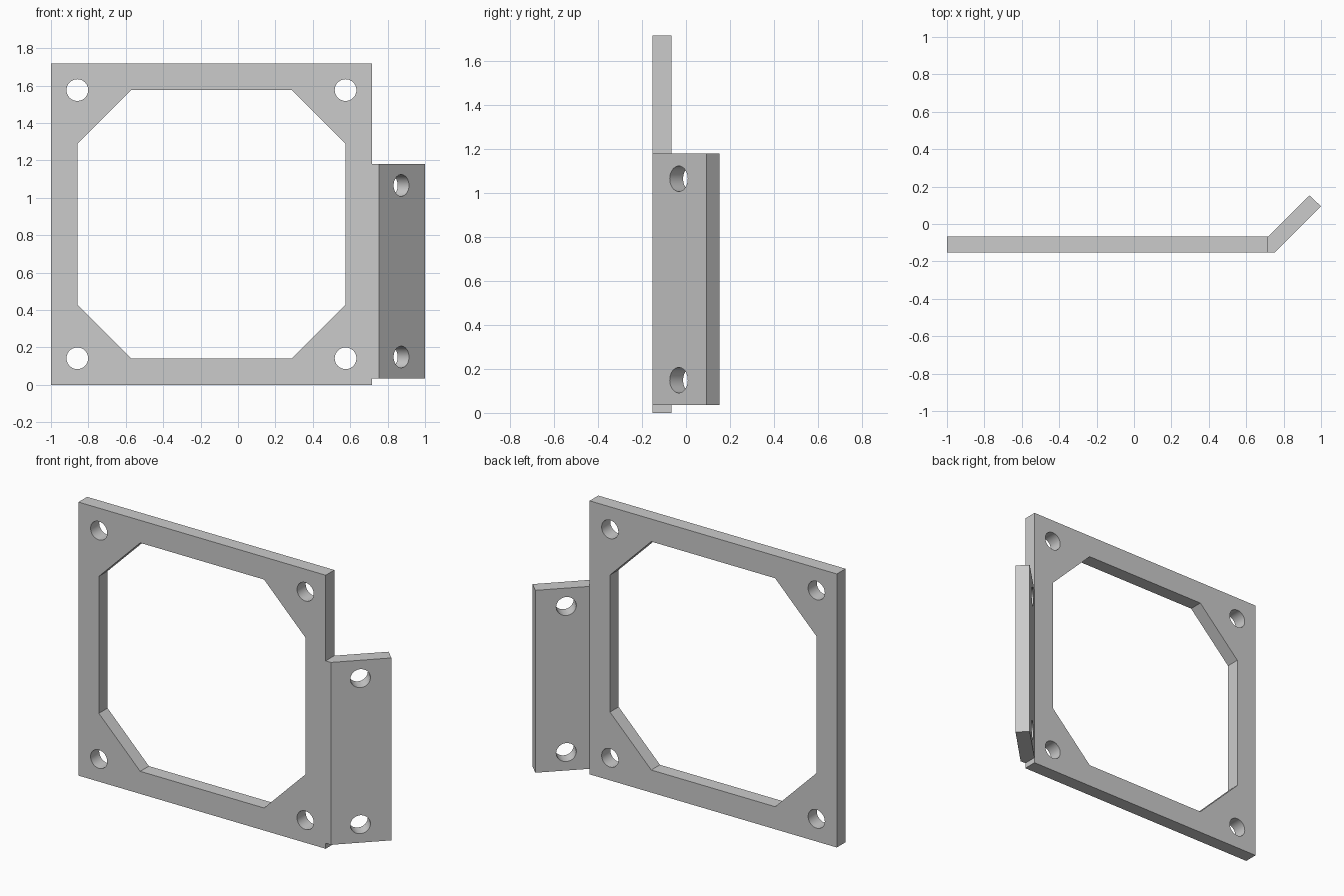
import bpy, math
from mathutils import Vector

if "Cube" in bpy.data.objects:
    bpy.data.objects.remove(bpy.data.objects["Cube"], do_unlink=True)

FRONT, BACK = -0.153, -0.067
SIZE = 1.717            # square plate side
CX, CZ = -0.142, 0.859  # plate centre

grey = bpy.data.materials.new("plain grey")
grey.use_nodes = True
colour = (0.6, 0.6, 0.6, 1)
grey.diffuse_color = colour
grey.node_tree.nodes["Principled BSDF"].inputs["Base Color"].default_value = colour


def prism(name, outline, offset):
    """Solid made by sweeping a flat outline along an offset."""
    n = len(outline)
    base = [Vector(p) for p in outline]
    verts = base + [p + Vector(offset) for p in base]
    faces = [list(range(n))[::-1], list(range(n, 2 * n))]
    faces += [[i, (i + 1) % n, (i + 1) % n + n, i + n] for i in range(n)]
    mesh = bpy.data.meshes.new(name)
    mesh.from_pydata(verts, [], faces)
    mesh.materials.append(grey)
    obj = bpy.data.objects.new(name, mesh)
    bpy.context.collection.objects.link(obj)
    # Make every face point outward
    bpy.context.view_layer.objects.active = obj
    bpy.ops.object.mode_set(mode='EDIT')
    bpy.ops.mesh.select_all(action='SELECT')
    bpy.ops.mesh.normals_make_consistent(inside=False)
    bpy.ops.object.mode_set(mode='OBJECT')
    return obj


def combine(target, other, operation):
    mod = target.modifiers.new(operation.lower(), 'BOOLEAN')
    mod.operation, mod.solver, mod.object = operation, 'EXACT', other
    bpy.context.view_layer.objects.active = target
    bpy.ops.object.modifier_apply(modifier=mod.name)
    bpy.data.objects.remove(other, do_unlink=True)


def drill(target, centre, rotation):
    bpy.ops.mesh.primitive_cylinder_add(vertices=40, radius=0.058, depth=0.3,
                                        location=centre, rotation=rotation)
    cutter = bpy.context.object
    cutter.name = "hole_cutter"
    cutter.hide_render = True
    cutter.data.materials.append(grey)
    combine(target, cutter, 'DIFFERENCE')


# Square plate
h = SIZE / 2
square = [(CX + sx * h, FRONT, CZ + sz * h)
          for sx, sz in ((-1, -1), (1, -1), (1, 1), (-1, 1))]
bracket = prism("mounting_bracket", square, (0, BACK - FRONT, 0))

# Side flange bent back at 45 degrees, rooted inside the plate
profile = [(0.65, FRONT), (0.753, FRONT), (1.0, 0.094),
           (0.939, 0.153), (0.717, BACK), (0.65, BACK)]
flange = prism("side_flange", [(x, y, 0.035) for x, y in profile], (0, 0, 1.145))
combine(bracket, flange, 'UNION')

# Octagonal opening
a, b = 0.717, 0.43
octagon = [(CX + x, FRONT - 0.1, CZ + z) for x, z in
           ((-b, -a), (b, -a), (a, -b), (a, b), (b, a), (-b, a), (-a, b), (-a, -b))]
opening = prism("opening_cutter", octagon, (0, 0.3, 0))
opening.hide_render = True
combine(bracket, opening, 'DIFFERENCE')

# Corner holes
for sx in (-1, 1):
    for sz in (-1, 1):
        drill(bracket, (CX + sx * a, (FRONT + BACK) / 2, CZ + sz * a),
              (math.pi / 2, 0, 0))

# Flange holes, square to the bent face
for z in (0.149, 1.066):
    drill(bracket, (0.843, -0.003, z), (math.pi / 2, 0, math.pi / 4))

# Smooth hole walls, crisp edges
bpy.ops.object.select_all(action='DESELECT')
bracket.select_set(True)
bpy.context.view_layer.objects.active = bracket
bpy.ops.object.shade_smooth_by_angle(angle=math.radians(30))
